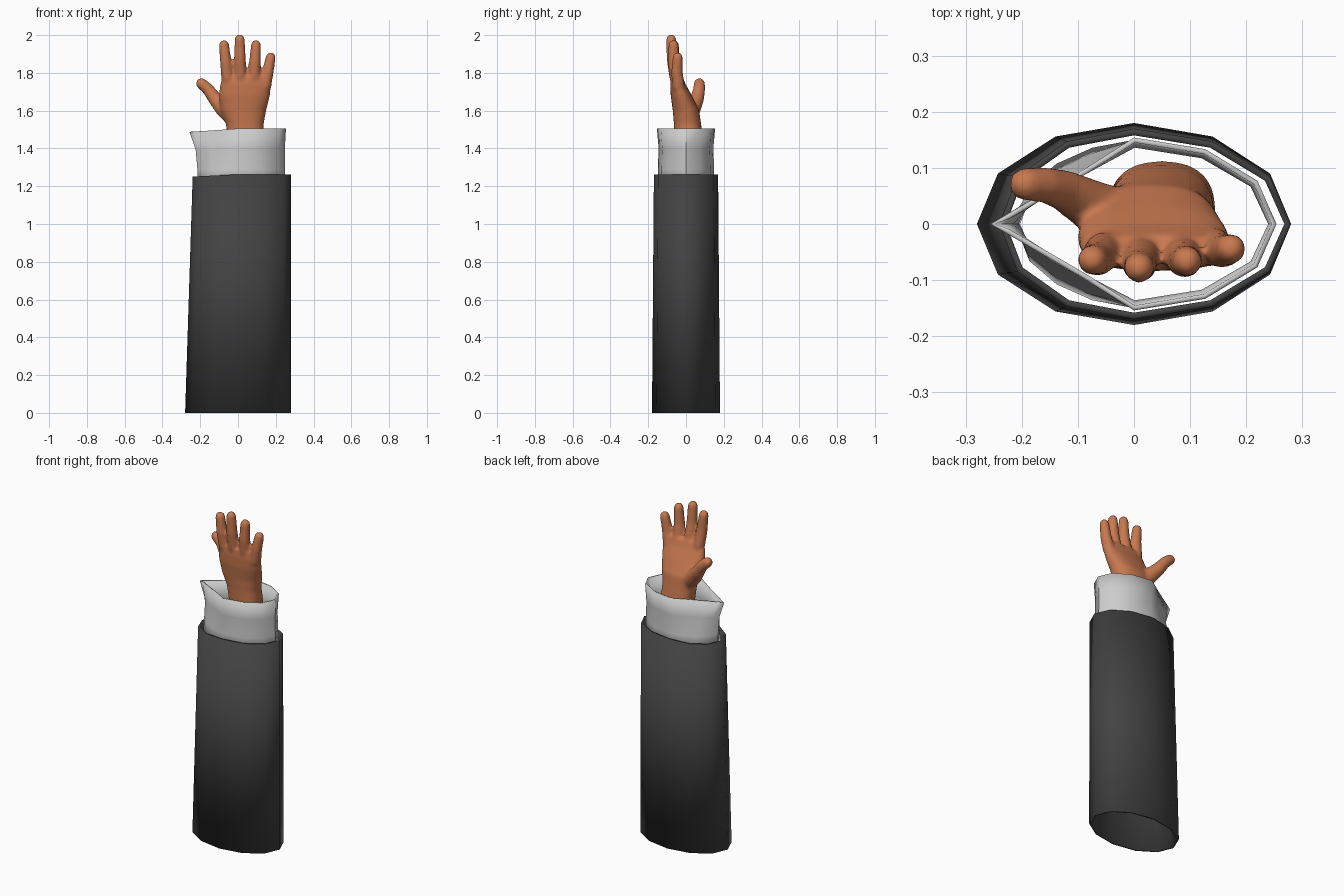
import bpy, bmesh
from math import sin, cos, pi, radians, copysign
from mathutils import Vector

if "Cube" in bpy.data.objects:
    bpy.data.objects.remove(bpy.data.objects["Cube"])


def loft(bm, rings, cap):
    rows = [[bm.verts.new(p) for p in ring] for ring in rings]
    n = len(rows[0])
    for a, b in zip(rows, rows[1:]):
        for i in range(n):
            j = (i + 1) % n
            bm.faces.new((a[i], a[j], b[j], b[i]))
    if cap:
        bm.faces.new(rows[0][::-1])
        bm.faces.new(rows[-1])


def finish(bm, name, color=None):
    bmesh.ops.recalc_face_normals(bm, faces=bm.faces)
    me = bpy.data.meshes.new(name)
    bm.to_mesh(me)
    bm.free()
    ob = bpy.data.objects.new(name, me)
    bpy.context.collection.objects.link(ob)
    if color:
        mat = bpy.data.materials.new(name + "_color")
        mat.diffuse_color = color
        mat.use_nodes = True
        mat.node_tree.nodes["Principled BSDF"].inputs["Base Color"].default_value = mat.diffuse_color
        me.materials.append(mat)
    return ob


def smooth(ob, angle):
    bpy.ops.object.select_all(action='DESELECT')
    ob.select_set(True)
    bpy.context.view_layer.objects.active = ob
    bpy.ops.object.shade_smooth_by_angle(angle=radians(angle))


def cloth(name, rings, thickness, color=None):
    bm = bmesh.new()
    loft(bm, rings, False)
    ob = finish(bm, name, color)
    # outward normals, thickness goes inward
    me = ob.data
    f = me.polygons[0]
    if f.normal.dot(Vector((f.center.x, f.center.y, 0))) < 0:
        me.flip_normals()
    sol = ob.modifiers.new("thickness", 'SOLIDIFY')
    sol.thickness = thickness
    sol.offset = -1
    smooth(ob, 35)


# Sleeve: 12-sided oval tube, tapered on the thumb side
def sleeve_ring(z, left, ry, drop):
    pts = []
    for i in range(12):
        a = i * pi / 6
        c = cos(a)
        x = c * (0.28 if c > 0 else left)
        pts.append((x, ry * sin(a), z - (drop * -c if c < 0 else 0)))
    return pts


cloth("sleeve", [sleeve_ring(0, 0.28, 0.18, 0), sleeve_ring(1.263, 0.24, 0.17, 0.012)],
      0.012, (0.055, 0.055, 0.055, 1))


# Shirt cuff: oval on one side, pinched to a folded tip on the other
def cuff_ring(z, rx, ry, tip, pinch, drop):
    pts = [(rx * cos(a), ry * sin(a), z) for a in [-pi / 2 + k * pi / 6 for k in range(7)]]
    left = []
    for t in (0.35, 0.65, 0.88):
        straight = 1 - t
        oval = (1 - t * t) ** 0.5
        y = ry * (oval + (straight * 0.97 - oval) * pinch)
        left.append((-tip * t, y, z - drop * t))
    pts += left
    pts.append((-tip, 0, z - drop))
    pts += [(x, -y, zz) for x, y, zz in reversed(left)]
    return pts


cloth("cuff", [cuff_ring(1.2, 0.25, 0.15, 0.212, 0.1, 0),
               cuff_ring(1.29, 0.25, 0.149, 0.215, 0.3, 0),
               cuff_ring(1.4, 0.248, 0.145, 0.224, 0.7, 0.008),
               cuff_ring(1.505, 0.254, 0.154, 0.256, 1.0, 0.018)], 0.009)

# Hand: palm, fingers and thumb blended into one smooth surface
hand = bmesh.new()


def palm_ring(cx, cy, z, rx, ry):
    pts = []
    for i in range(24):
        a = i * 2 * pi / 24
        c, s = cos(a), sin(a)
        pts.append((cx + rx * copysign(abs(c) ** 0.85, c),
                    cy + ry * copysign(abs(s) ** 0.85, s), z))
    return pts


loft(hand, [palm_ring(*r) for r in [
    (0.050, 0.028, 1.22, 0.095, 0.085), (0.047, 0.022, 1.38, 0.095, 0.080),
    (0.036, 0.008, 1.53, 0.100, 0.072), (0.028, 0.000, 1.60, 0.121, 0.070),
    (0.034, -0.025, 1.68, 0.135, 0.056), (0.040, -0.043, 1.74, 0.135, 0.041),
    (0.042, -0.050, 1.785, 0.118, 0.030)]], True)


def limb(points):
    pos = [Vector(p[:3]) for p in points]
    rad = [p[3] for p in points]
    end = (pos[-1] - pos[-2]).normalized()
    tip, r = pos[-1], rad[-1]
    for k in (0.25, 0.5, 0.75, 0.93):      # rounded tip
        pos.append(tip + end * r * sin(k * pi / 2))
        rad.append(r * cos(k * pi / 2))
    rings = []
    for i, (p, r) in enumerate(zip(pos, rad)):
        d = (pos[min(i + 1, len(pos) - 1)] - pos[max(i - 1, 0)]).normalized()
        u = d.cross(Vector((0, 1, 0))).normalized()
        v = d.cross(u)
        rings.append([p + r * (u * cos(a) + v * sin(a))
                      for a in [j * pi / 6 for j in range(12)]])
    loft(hand, rings, True)


# base x, tip x, base y, tip y, tip z, base z
for bx, tx, by, ty, tz, bz in [(-0.055, -0.074, -0.048, -0.064, 1.97, 1.77),
                               (0.012, 0.009, -0.055, -0.078, 2.00, 1.78),
                               (0.085, 0.095, -0.053, -0.066, 1.97, 1.77),
                               (0.143, 0.173, -0.040, -0.044, 1.905, 1.73)]:
    tz -= 0.023
    b, t = Vector((bx, by, bz)), Vector((tx, ty, tz))
    root, m = b + (b - t) * 0.35, b.lerp(t, 0.5)
    limb([(root.x * 0.9, root.y + 0.005, root.z, 0.026), (*b, 0.034),
          (m.x, m.y - 0.006, m.z, 0.031), (*t, 0.027)])

limb([(-0.03, 0.015, 1.57, 0.050), (-0.08, 0.035, 1.615, 0.046),
      (-0.125, 0.060, 1.667, 0.037), (-0.160, 0.070, 1.715, 0.032),
      (-0.193, 0.071, 1.743, 0.030)])

ob = finish(hand, "hand", (0.58, 0.19, 0.08, 1))
rm = ob.modifiers.new("blend", 'REMESH')
rm.mode = 'VOXEL'
rm.voxel_size = 0.008
rm.use_smooth_shade = True
sm = ob.modifiers.new("soften", 'SMOOTH')
sm.factor = 0.5
sm.iterations = 6
